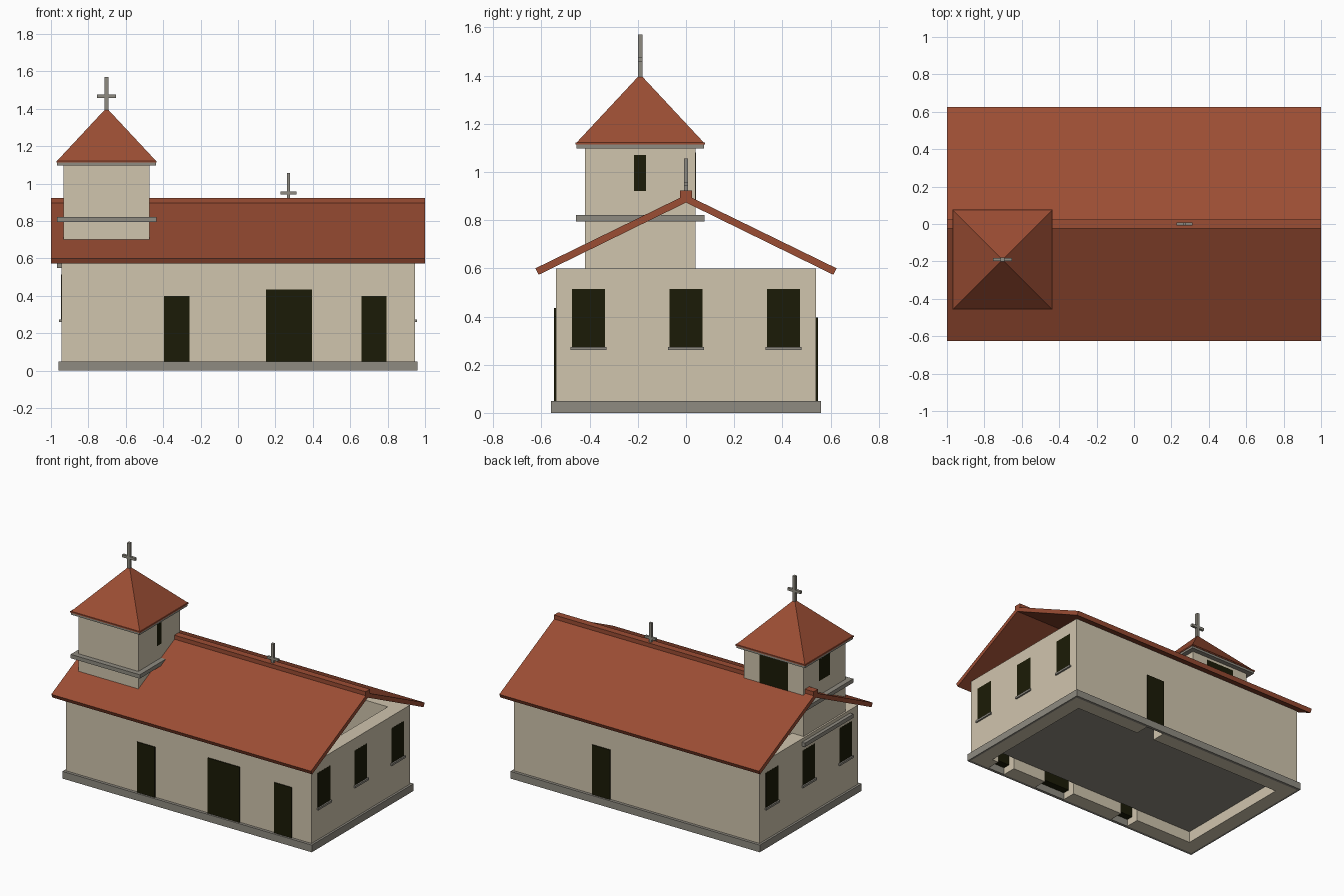
import bpy, bmesh
from mathutils import Matrix, Vector

cube = bpy.data.objects.get("Cube")
if cube:
    bpy.data.objects.remove(cube, do_unlink=True)


def material(name, rgb):
    m = bpy.data.materials.new(name)
    m.use_nodes = True
    m.diffuse_color = (*rgb, 1)
    m.node_tree.nodes["Principled BSDF"].inputs["Base Color"].default_value = (*rgb, 1)
    return m


PLASTER = material("beige plaster", (0.63, 0.555, 0.42))
TILE = material("terracotta tile", (0.33, 0.075, 0.034))
STONE = material("grey stone", (0.275, 0.26, 0.22))
DARK = material("dark opening", (0.011, 0.011, 0.002))


def finish(name, bm, mat):
    bmesh.ops.recalc_face_normals(bm, faces=bm.faces)
    mesh = bpy.data.meshes.new(name)
    bm.to_mesh(mesh)
    bm.free()
    mesh.materials.append(mat)
    ob = bpy.data.objects.new(name, mesh)
    bpy.context.collection.objects.link(ob)
    return ob


def box(name, xs, ys, zs, mat):
    """Box between the given limits on each axis."""
    bm = bmesh.new()
    size = Vector([b - a for a, b in (xs, ys, zs)])
    mid = Vector([(a + b) / 2 for a, b in (xs, ys, zs)])
    bmesh.ops.create_cube(bm, size=1, matrix=Matrix.Translation(mid) @ Matrix.Diagonal((*size, 1)))
    return finish(name, bm, mat)


def block(name, cx, cy, half, zs, mat):
    """Square block around a centre."""
    return box(name, (cx - half, cx + half), (cy - half, cy + half), zs, mat)


def cut(ob, xs, ys, zs):
    """Carve a box out of an object."""
    cutter = box("cutter", xs, ys, zs, ob.data.materials[0])
    cutter.hide_render = True
    mod = ob.modifiers.new("cut", "BOOLEAN")
    mod.operation, mod.solver, mod.object = "DIFFERENCE", "EXACT", cutter
    bpy.context.view_layer.objects.active = ob
    bpy.ops.object.modifier_apply(modifier=mod.name)
    bpy.data.objects.remove(cutter, do_unlink=True)


def cross(name, x, y, z0, z1, bar_z, arm, r):
    box(name + "_post", (x - r, x + r), (y - r, y + r), (z0, z1), STONE)
    box(name + "_arm", (x - arm, x + arm), (y - r * 0.9, y + r * 0.9), (bar_z - r * 0.9, bar_z + r * 0.9), STONE)


# Hollow walls, plinth and floor
W, D, T = 0.945, 0.54, 0.1
walls = box("walls", (-W, W), (-D, D), (0, 0.6), PLASTER)
cut(walls, (-W + T, W - T), (-D + T, D - T), (-1, 1))
plinth = box("plinth", (-0.96, 0.96), (-0.56, 0.56), (0, 0.05), STONE)
cut(plinth, (-W, W), (-D, D), (-1, 1))
box("floor", (-W + T, W - T), (-D + T, D - T), (0.08, 0.1), STONE)

# Doors: centre, half width, top, wall side
doors = [("small_door", -0.327, 0.069, 0.4, -1), ("main_door", 0.272, 0.123, 0.435, -1),
         ("side_door", 0.728, 0.067, 0.4, -1), ("back_door", 0.272, 0.07, 0.395, 1)]
for name, x, half, top, s in doors:
    span = (x - half, x + half)
    cut(walls, span, sorted((s * (D - T - 0.05), s * (D + 0.05))), (-0.1, top))
    box(name, span, sorted((s * (D - 0.05), s * (D + 0.007))), (0.05, top), DARK)

# End windows with sills
for s, side in ((1, "left"), (-1, "right")):
    for i, y in enumerate((-0.405, 0, 0.405)):
        span = (y - 0.069, y + 0.069)
        cut(walls, sorted((s * (W - T - 0.05), s * (W + 0.05))), span, (0.272, 0.515))
        box(f"{side}_window_{i}", sorted((s * (W - 0.02), s * (W + 0.001))), span, (0.272, 0.515), DARK)
        box(f"{side}_sill_{i}", sorted((s * (W - 0.01), s * (W + 0.011))),
            (y - 0.075, y + 0.075), (0.26, 0.274), STONE)

# Gable roof from an extruded chevron
bm = bmesh.new()
chevron = [(-0.625, 0.6), (0, 0.905), (0.625, 0.6), (0.612, 0.573), (0, 0.873), (-0.612, 0.573)]
face = bm.faces.new([bm.verts.new((-1, y, z)) for y, z in chevron])
extruded = bmesh.ops.extrude_face_region(bm, geom=[face])["geom"]
bmesh.ops.translate(bm, vec=(2, 0, 0), verts=[v for v in extruded if isinstance(v, bmesh.types.BMVert)])
finish("main_roof", bm, TILE)
box("ridge_cap", (-1, 1), (-0.024, 0.024), (0.895, 0.923), TILE)
cross("ridge_cross", 0.27, 0, 0.92, 1.056, 0.95, 0.042, 0.009)

# Bell tower
TX, TY = -0.703, -0.19
block("tower", TX, TY, 0.23, (0.55, 1.115), PLASTER)
for i, z in enumerate((0.55, 0.795)):
    block(f"tower_belt_{i}", TX, TY, 0.266, (z, z + 0.027), STONE)
box("tower_back_opening", (TX - 0.11, TX + 0.11), (TY + 0.225, TY + 0.231), (0.87, 1.08), DARK)
for s, side, half in ((1, "left", 0.025), (-1, "right", 0.06)):
    box(f"tower_{side}_opening", sorted((TX + s * 0.225, TX + s * 0.231)),
        (TY - half, TY + half), (0.92, 1.07), DARK)
block("tower_eave", TX, TY, 0.264, (1.098, 1.113), STONE)
block("tower_roof_edge", TX, TY, 0.268, (1.113, 1.122), TILE)

# Pyramid roof
bm = bmesh.new()
base = [bm.verts.new((TX + a * 0.264, TY + b * 0.264, 1.122)) for a, b in ((-1, -1), (1, -1), (1, 1), (-1, 1))]
apex = bm.verts.new((TX, TY, 1.405))
bm.faces.new(base)
for i in range(4):
    bm.faces.new((base[i], base[(i + 1) % 4], apex))
finish("tower_roof", bm, TILE)
cross("tower_cross", TX, TY, 1.39, 1.57, 1.467, 0.05, 0.01)
